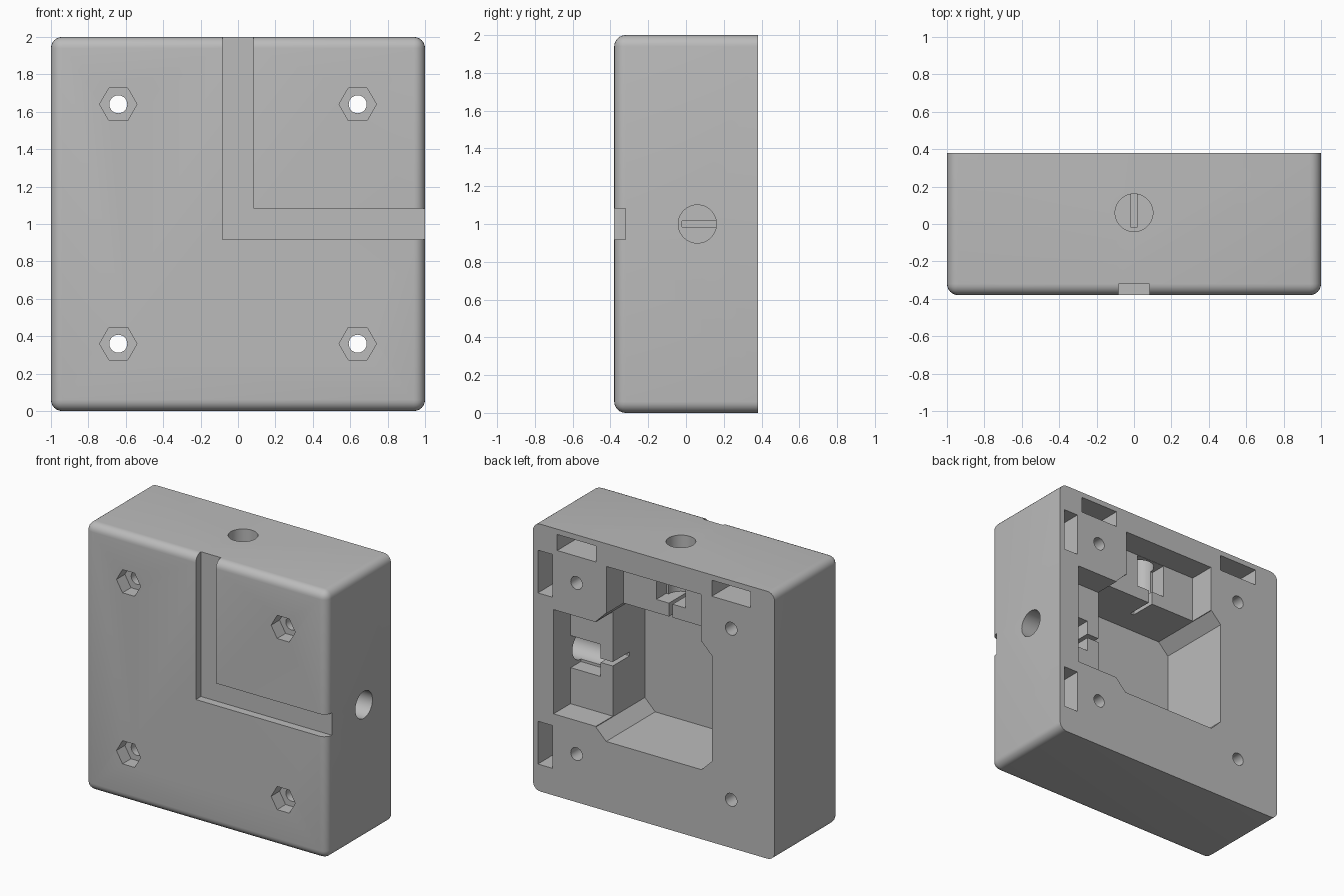
import bpy, bmesh, math
from mathutils import Matrix, Vector

cube = bpy.data.objects.get("Cube")
if cube:
    bpy.data.objects.remove(cube, do_unlink=True)

FRONT, BACK, MID = -0.38, 0.38, 1.0
OVER = 0.1      # how far cutters stick out of the body


def add_object(name, bm):
    bmesh.ops.recalc_face_normals(bm, faces=bm.faces)
    mesh = bpy.data.meshes.new(name)
    bm.to_mesh(mesh)
    bm.free()
    obj = bpy.data.objects.new(name, mesh)
    bpy.context.collection.objects.link(obj)
    return obj


def box(x, y, z):
    """Box from three (low, high) ranges; z is measured from the middle."""
    bm = bmesh.new()
    lo, hi = zip(x, y, z)
    size = [b - a for a, b in zip(lo, hi)]
    centre = [(a + b) / 2 for a, b in zip(lo, hi)]
    centre[2] += MID
    bmesh.ops.create_cube(bm, size=1, matrix=Matrix.Translation(centre) @ Matrix.Diagonal((*size, 1)))
    return bm


def rod(centre, axis, radius, length, sides=48):
    bm = bmesh.new()
    turn = Vector(axis).to_track_quat('Z', 'Y').to_matrix().to_4x4()
    bmesh.ops.create_cone(bm, cap_ends=True, segments=sides, radius1=radius, radius2=radius,
                          depth=length, matrix=Matrix.Translation(centre) @ turn)
    return bm


# Body: block with rounded front and side corners, sharp back rim
bm = box((-1, 1), (FRONT, BACK), (-1, 1))
soft = [e for e in bm.edges if not all(v.co.y > 0 for v in e.verts)]
bmesh.ops.bevel(bm, geom=soft, offset=0.06, segments=6, profile=0.5, affect='EDGES')
body = add_object("housing", bm)


def carve(bm):
    cutter = add_object("cutter", bm)
    cutter.hide_render = True
    mod = body.modifiers.new("carve", 'BOOLEAN')
    mod.operation, mod.solver, mod.object = 'DIFFERENCE', 'EXACT', cutter
    graph = bpy.context.evaluated_depsgraph_get()
    result = bpy.data.meshes.new_from_object(body.evaluated_get(graph))
    body.modifiers.clear()
    body.data = result
    bpy.data.objects.remove(cutter, do_unlink=True)


# Main cavity: square with chamfered corners, open at the back
half, chamfer, cavity_floor = 0.48, 0.085, -0.2
bm = box((-half, half), (cavity_floor, BACK + OVER), (-half, half))
corners = [e for e in bm.edges if abs(e.verts[0].co.y - e.verts[1].co.y) > 0.1]
bmesh.ops.bevel(bm, geom=corners, offset=chamfer, segments=1, affect='EDGES')
carve(bm)

# Two matching arms, one toward +x and one toward the top
pocket_end, pocket_floor, bore_y, bore_end = 0.83, 0.18, 0.06, 0.58
for upward in (False, True):
    def arm(along, y, across):
        return box(across, y, along) if upward else box(along, y, across)

    # Wide pocket, recess over the bore, slit into the cavity
    carve(arm((0.3, pocket_end), (pocket_floor, BACK + OVER), (-0.39, 0.39)))
    carve(arm((bore_end, pocket_end - 0.002), (bore_y, pocket_floor + OVER), (-0.12, 0.12)))
    carve(arm((0.4, bore_end + 0.02), (-0.02, pocket_floor + OVER), (-0.015, 0.015)))

    # Round bore through the outer wall
    reach = (bore_end + 1 + OVER) / 2
    axis = Vector((0, 0, 1)) if upward else Vector((1, 0, 0))
    carve(rod(Vector((0, bore_y, MID)) + axis * reach, axis, 0.101, 1 + OVER - bore_end))

    # Front groove
    carve(arm((-0.083, 1 + OVER), (FRONT - OVER, -0.32), (-0.083, 0.083)))

    # Rectangular slots in the back rim
    for side in (-1, 1):
        span = sorted((side * 0.48, side * 0.80))
        carve(arm((0.84, 0.96), (0.08, BACK + OVER), span))

# Bolt holes with hexagonal nut recesses at the front
for sx in (-1, 1):
    for sz in (-1, 1):
        x, z = sx * 0.64, MID + sz * 0.64
        carve(rod((x, 0, z), (0, 1, 0), 0.048, 1, 32))
        nut = rod((x, FRONT, z), (0, 1, 0), 0.1, 0.2, 6)
        # Put hexagon points to the left and right
        point = max(nut.verts, key=lambda v: v.co.x).co
        tilt = math.atan2(point.z - z, point.x - x)
        bmesh.ops.rotate(nut, verts=nut.verts, cent=(x, FRONT, z),
                         matrix=Matrix.Rotation(tilt, 3, 'Y'))
        carve(nut)

# Single grey plastic
grey = bpy.data.materials.new("grey plastic")
grey.use_nodes = True
colour = (0.5, 0.5, 0.5, 1)
grey.diffuse_color = colour
grey.node_tree.nodes["Principled BSDF"].inputs["Base Color"].default_value = colour
body.data.materials.clear()
body.data.materials.append(grey)
for face in body.data.polygons:
    face.material_index = 0

bpy.ops.object.select_all(action='DESELECT')
body.select_set(True)
bpy.context.view_layer.objects.active = body
bpy.ops.object.shade_smooth_by_angle(angle=math.radians(30))
